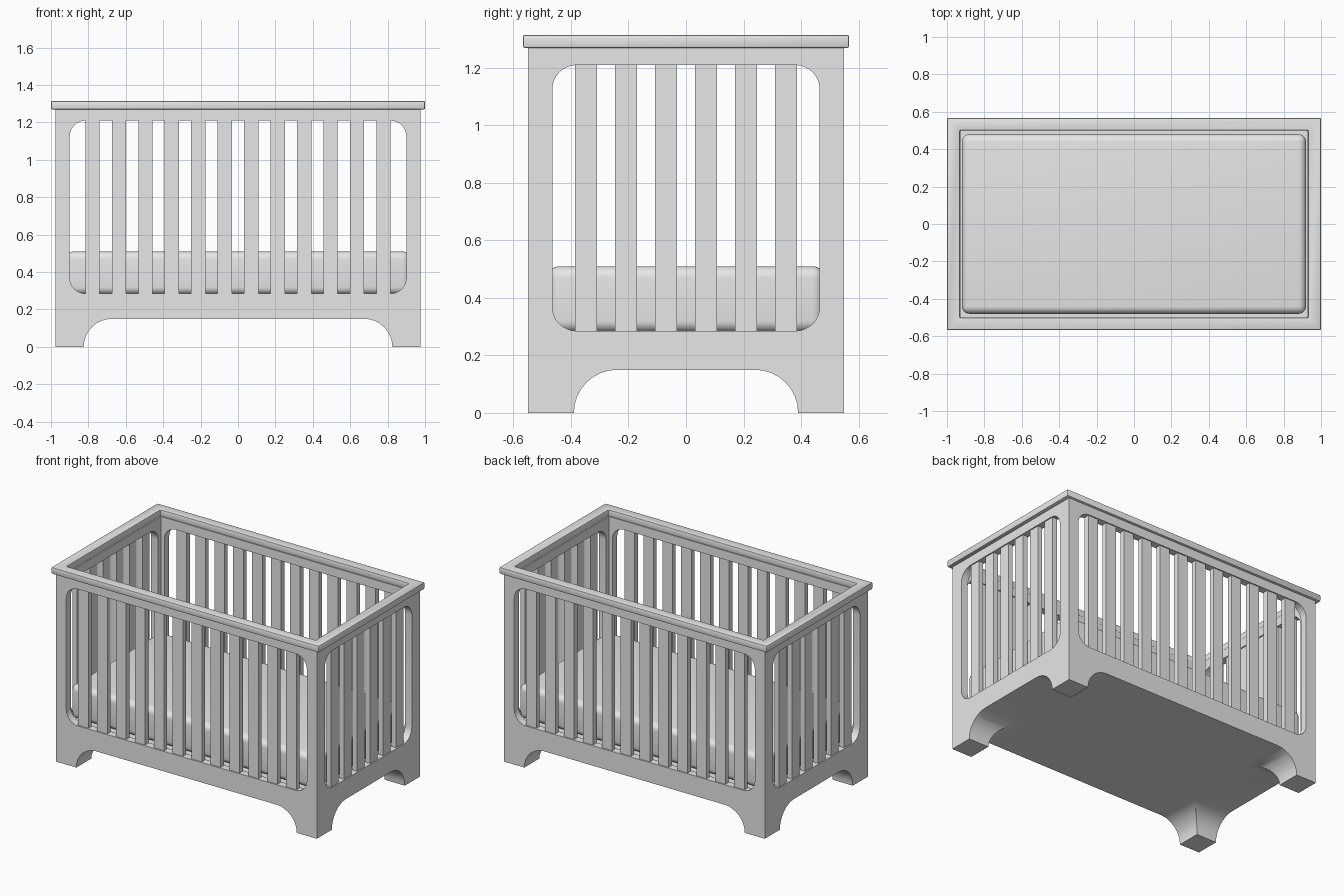
import bpy, bmesh, math
from mathutils import Vector

default = bpy.data.objects.get("Cube")
if default:
    bpy.data.objects.remove(default, do_unlink=True)

paint = bpy.data.materials.new("soft_grey")
paint.use_nodes = True
GREY = (0.8, 0.8, 0.8, 1)
paint.diffuse_color = GREY
paint.node_tree.nodes["Principled BSDF"].inputs["Base Color"].default_value = GREY


def finish(name, bm):
    bmesh.ops.recalc_face_normals(bm, faces=bm.faces)
    mesh = bpy.data.meshes.new(name)
    bm.to_mesh(mesh)
    bm.free()
    mesh.materials.append(paint)
    obj = bpy.data.objects.new(name, mesh)
    bpy.context.collection.objects.link(obj)
    return obj


def box(name, hx, hy, z0, z1, cx=0, cy=0):
    bm = bmesh.new()
    bmesh.ops.create_cube(bm, size=1)
    for v in bm.verts:
        v.co = Vector((cx + v.co.x * 2 * hx, cy + v.co.y * 2 * hy,
                       z0 + (v.co.z + 0.5) * (z1 - z0)))
    return finish(name, bm)


def rounded_prism(name, half, z0, z1, r, axis, steps=8):
    """Rounded rectangle in the vertical plane, run right through along axis."""
    bm = bmesh.new()
    corners = [(half - r, z1 - r), (r - half, z1 - r),
               (r - half, z0 + r), (half - r, z0 + r)]
    ring = []
    for quarter, (cu, cz) in enumerate(corners):
        for i in range(steps + 1):
            a = (quarter + i / steps) * math.pi / 2
            u, z = cu + r * math.cos(a), cz + r * math.sin(a)
            ring.append(bm.verts.new((u, -2, z) if axis == "y" else (-2, u, z)))
    face = bm.faces.new(ring)
    new = bmesh.ops.extrude_face_region(bm, geom=[face])["geom"]
    shift = (0, 4, 0) if axis == "y" else (4, 0, 0)
    bmesh.ops.translate(bm, vec=shift, verts=[g for g in new if isinstance(g, bmesh.types.BMVert)])
    return finish(name, bm)


def activate(obj):
    bpy.ops.object.select_all(action="DESELECT")
    obj.select_set(True)
    bpy.context.view_layer.objects.active = obj


def cut(obj, cutter):
    activate(obj)
    mod = obj.modifiers.new("cut", "BOOLEAN")
    mod.operation, mod.solver, mod.object = "DIFFERENCE", "EXACT", cutter
    bpy.ops.object.modifier_apply(modifier=mod.name)
    bpy.data.objects.remove(cutter, do_unlink=True)


def soften(obj, width, segments):
    activate(obj)
    mod = obj.modifiers.new("soft_edges", "BEVEL")
    mod.width, mod.segments, mod.limit_method = width, segments, "ANGLE"
    bpy.ops.object.modifier_apply(modifier=mod.name)


def smooth(obj):
    activate(obj)
    bpy.ops.object.shade_smooth_by_angle(angle=math.radians(30))


# Frame: hollow box with rounded windows and arched feet on all four sides
HX, HY, TOP, FLOOR, WALL = 0.975, 0.55, 1.27, 0.28, 0.05
frame = box("crib_frame", HX, HY, 0, TOP)
cut(frame, box("hollow_cutter", HX - WALL, HY - WALL, FLOOR, TOP + 0.1))
for axis, window, arch in (("y", 0.9, 0.825), ("x", 0.465, 0.39)):
    cut(frame, rounded_prism("window_cutter", window, 0.285, 1.21, 0.085, axis))
    cut(frame, rounded_prism("arch_cutter", arch, -0.4, 0.15, 0.15, axis))
smooth(frame)

# Top rail overhanging the frame
rail = box("top_rail", 1.0, 0.567, TOP, 1.315)
cut(rail, box("rail_cutter", 0.93, 0.5, TOP - 0.1, 1.5))
soften(rail, 0.006, 2)
smooth(rail)

# Slats centred in the wall thickness
HALF_W, HALF_T = 0.038, 0.017
for sign, side, end in ((-1, "front", "right"), (1, "back", "left")):
    for i in range(12):
        box(f"{side}_slat_{i + 1}", HALF_W, HALF_T, 0.27, 1.22,
            (i - 5.5) * 0.1415, sign * (HY - WALL / 2))
    for i in range(6):
        box(f"{end}_slat_{i + 1}", HALF_T, HALF_W, 0.27, 1.22,
            sign * (HX - WALL / 2), (i - 2.5) * 0.139)

# Mattress with rounded edges
mattress = box("mattress", 0.92, 0.48, FLOOR, 0.51)
soften(mattress, 0.04, 6)
smooth(mattress)
